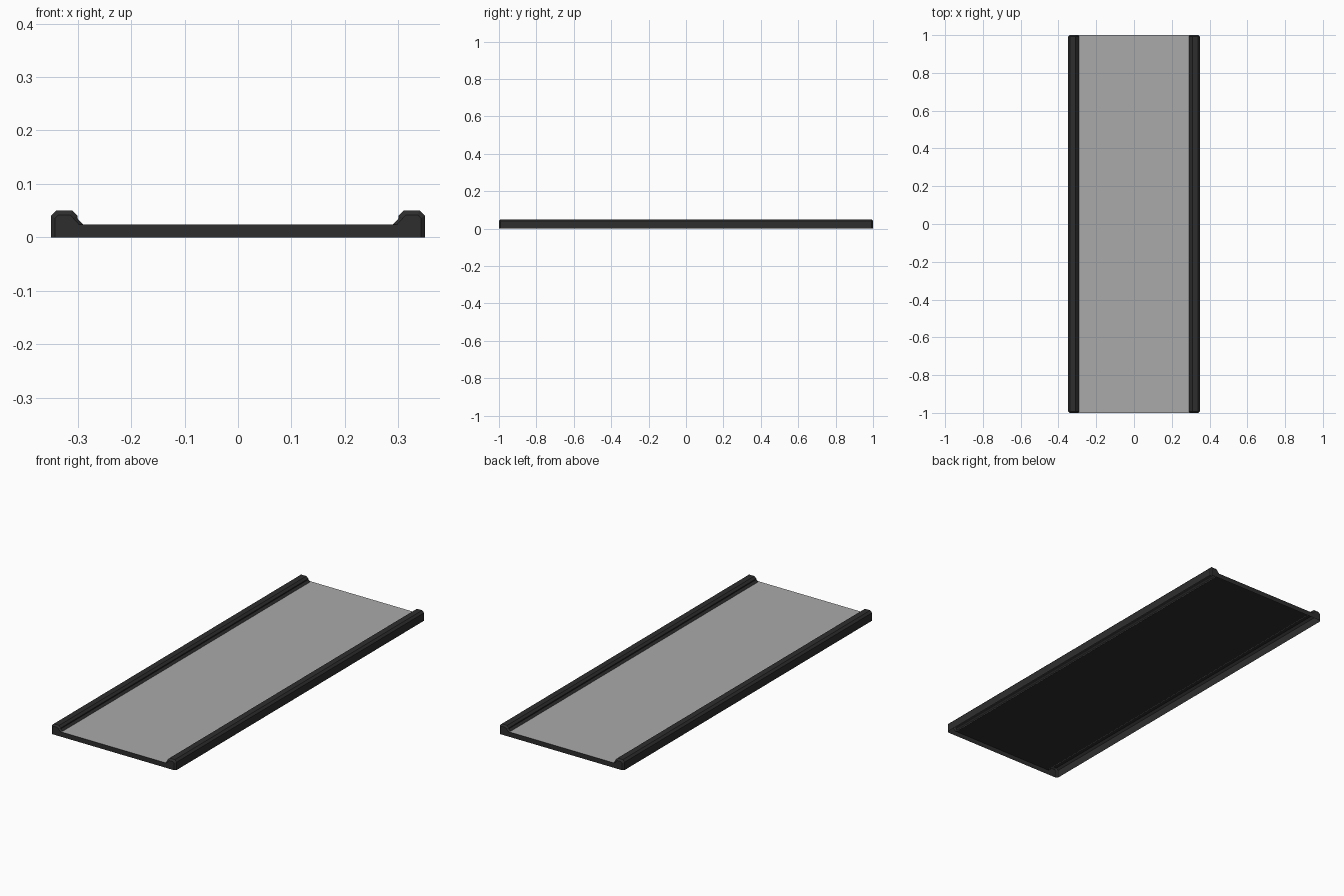
import bpy, bmesh

if "Cube" in bpy.data.objects:
    bpy.data.objects.remove(bpy.data.objects["Cube"])

def material(name, rgb):
    m = bpy.data.materials.new(name)
    m.diffuse_color = (*rgb, 1)
    m.use_nodes = True
    m.node_tree.nodes["Principled BSDF"].inputs["Base Color"].default_value = m.diffuse_color
    return m

def add_object(name, bm, mat):
    me = bpy.data.meshes.new(name)
    bm.to_mesh(me)
    bm.free()
    me.materials.append(mat)
    ob = bpy.data.objects.new(name, me)
    bpy.context.collection.objects.link(ob)
    return ob

dark = material("dark_frame", (0.027, 0.027, 0.027))
grey = material("grey_panel", (0.4, 0.4, 0.4))

DECK = 0.0245

# Right half of the cross-section: chamfered rail, small fillet, deck
full = [(.35, 0), (.35, .04), (.34, .05), (.31, .05), (.30, .04), (.30, .035), (.29, DECK)]
# Slightly shrunken section at the very ends, giving chamfered rail tips
tip = [(.342, 0), (.342, .036), (.336, .042), (.314, .042), (.308, .036), (.308, .035), (.298, DECK)]

def section(bm, half, y):
    pts = half + [(-x, z) for x, z in reversed(half)]
    return [bm.verts.new((x, y, z)) for x, z in pts]

# Frame: open-bottomed shell lofted along y
bm = bmesh.new()
rows = [section(bm, p, y) for p, y in ((tip, -1), (full, -.992), (full, .992), (tip, 1))]
for a, b in zip(rows, rows[1:]):
    for i in range(len(a) - 1):
        bm.faces.new((a[i], a[i + 1], b[i + 1], b[i]))
bm.faces.new(rows[0])
bm.faces.new(rows[-1][::-1])
bmesh.ops.recalc_face_normals(bm, faces=bm.faces)
add_object("frame", bm, dark)

# Panel: grey sheet lying on the deck between the rails
bm = bmesh.new()
bm.faces.new([bm.verts.new((x, y, .025)) for x, y in
              ((-.295, -1), (.295, -1), (.295, 1), (-.295, 1))])
add_object("panel", bm, grey)
